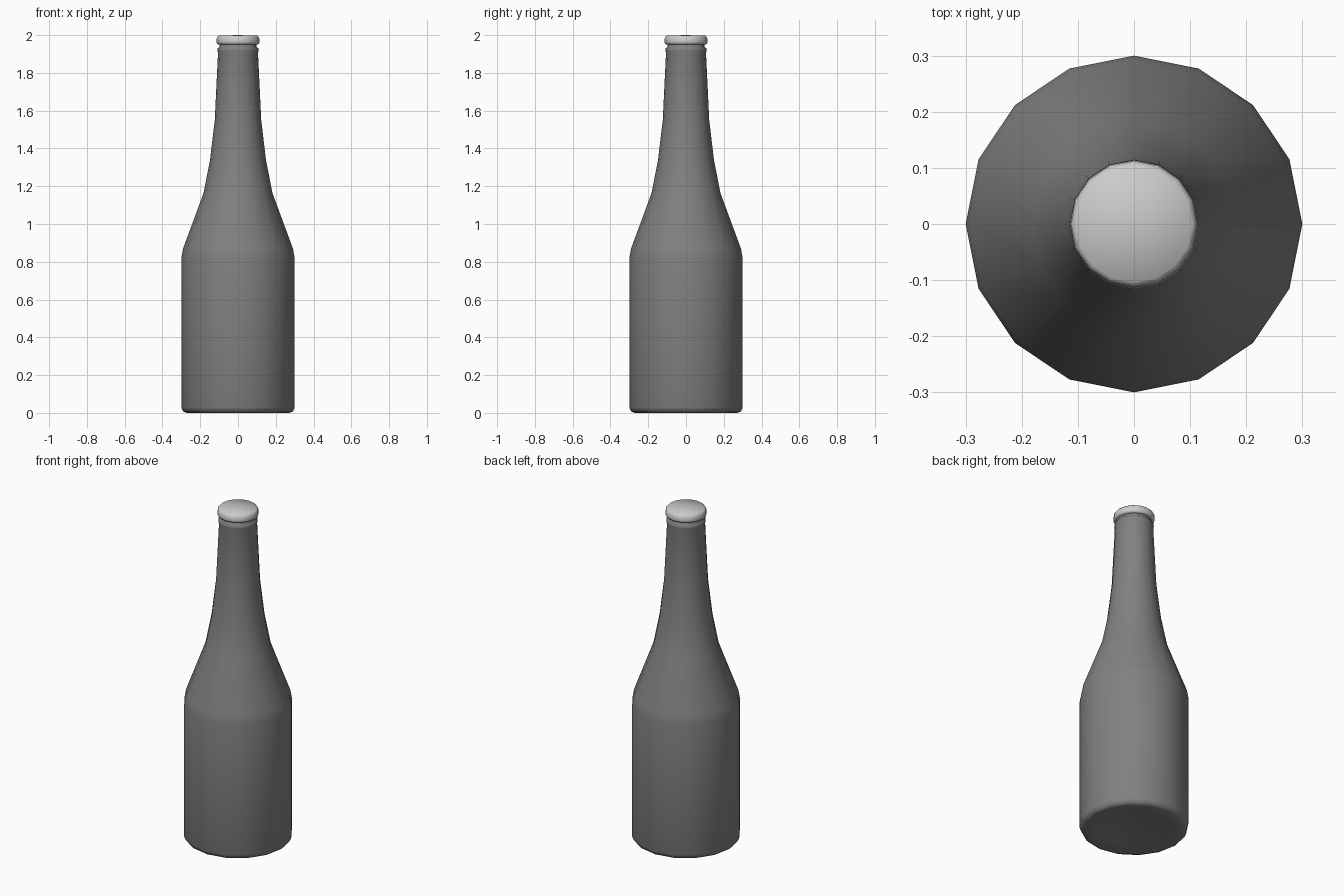
import bpy, bmesh
from math import cos, sin, tau, radians

if "Cube" in bpy.data.objects:
    bpy.data.objects.remove(bpy.data.objects["Cube"])

SIDES = 16


def lathe(name, profile, color=None):
    """Revolve (radius, z) points around z; radius 0 makes a pole."""
    bm = bmesh.new()
    rings = []
    for r, z in profile:
        if r == 0:
            rings.append([bm.verts.new((0, 0, z))] * SIDES)
        else:
            rings.append([bm.verts.new((r * cos(tau * i / SIDES), r * sin(tau * i / SIDES), z))
                          for i in range(SIDES)])
    for low, high in zip(rings, rings[1:]):
        for i in range(SIDES):
            j = (i + 1) % SIDES
            corners = dict.fromkeys((low[i], low[j], high[j], high[i]))
            bm.faces.new(list(corners))
    bmesh.ops.recalc_face_normals(bm, faces=bm.faces)
    mesh = bpy.data.meshes.new(name)
    bm.to_mesh(mesh)
    bm.free()
    obj = bpy.data.objects.new(name, mesh)
    bpy.context.collection.objects.link(obj)
    if color:
        mat = bpy.data.materials.new(name + "_grey")
        mat.diffuse_color = color
        mat.use_nodes = True
        mat.node_tree.nodes["Principled BSDF"].inputs["Base Color"].default_value = mat.diffuse_color
        mesh.materials.append(mat)
    bpy.ops.object.select_all(action='DESELECT')
    obj.select_set(True)
    bpy.context.view_layer.objects.active = obj
    bpy.ops.object.shade_smooth_by_angle(angle=radians(60))
    return obj


# Bottle: slightly hollowed base, straight body, shoulder, long neck, lip
lathe("bottle", [
    (0, 0.02), (0.2, 0.015), (0.27, 0.0), (0.292, 0.008), (0.3, 0.03),
    (0.3, 0.82), (0.291, 0.87), (0.182, 1.165), (0.148, 1.34), (0.123, 1.55),
    (0.106, 1.905), (0.109, 1.918), (0.108, 1.93), (0.099, 1.938),
    (0.099, 1.96), (0, 1.96)], (0.22, 0.22, 0.22, 1))

# Cap: short band with rounded rims and a faintly domed top
cap = lathe("cap", [
    (0, 1.95), (0.102, 1.95), (0.112, 1.955), (0.114, 1.965),
    (0.112, 1.988), (0.104, 1.997), (0, 2.0)])
cap.data.shade_smooth()
